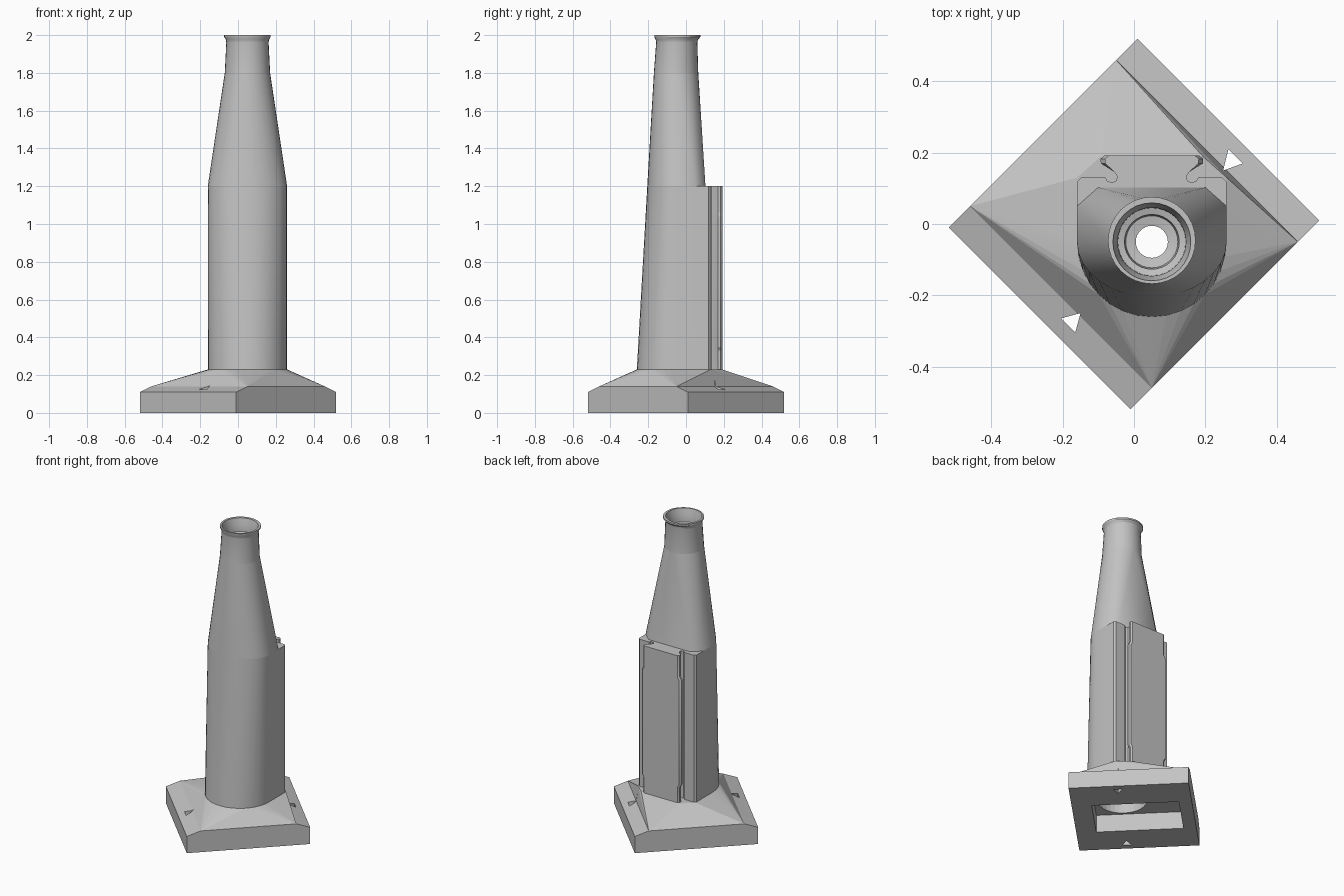
import bpy, bmesh, math

default = bpy.data.objects.get("Cube")
if default:
    bpy.data.objects.remove(default, do_unlink=True)

gray = bpy.data.materials.new("light_gray")
gray.use_nodes = True
COLOUR = (0.55, 0.55, 0.55, 1)
gray.diffuse_color = COLOUR
for node in gray.node_tree.nodes:
    if node.type == 'BSDF_PRINCIPLED':
        node.inputs["Base Color"].default_value = COLOUR
        node.inputs["Roughness"].default_value = 0.7

CX, CY = 0.05, -0.05   # tower axis


def finish(name, bm):
    bmesh.ops.recalc_face_normals(bm, faces=bm.faces)
    mesh = bpy.data.meshes.new(name)
    bm.to_mesh(mesh)
    bm.free()
    mesh.materials.append(gray)
    obj = bpy.data.objects.new(name, mesh)
    bpy.context.collection.objects.link(obj)
    return obj


def hull(name, *rings):
    """Convex solid around outlines given as (points, z)."""
    bm = bmesh.new()
    for points, z in rings:
        for x, y in points:
            bm.verts.new((x, y, z))
    result = bmesh.ops.convex_hull(bm, input=bm.verts)
    inside = {g for g in result["geom_interior"] if isinstance(g, bmesh.types.BMVert)}
    bmesh.ops.delete(bm, geom=list(inside), context='VERTS')
    bmesh.ops.dissolve_limit(bm, angle_limit=0.005, verts=bm.verts, edges=bm.edges)
    return finish(name, bm)


def loft(name, *rings):
    """Capped solid through outlines with equal point counts."""
    bm = bmesh.new()
    loops = [[bm.verts.new((x, y, z)) for x, y in points] for points, z in rings]
    for a, b in zip(loops, loops[1:]):
        for i in range(len(a)):
            j = (i + 1) % len(a)
            bm.faces.new((a[i], a[j], b[j], b[i]))
    bm.faces.new(loops[0][::-1])
    bm.faces.new(loops[-1])
    return finish(name, bm)


def diagonal(u0, u1, v0, v1):
    """Rectangle along the diagonals, u = x + y and v = y - x."""
    return [((u - v) / 2, (u + v) / 2)
            for u, v in ((u0, v0), (u1, v0), (u1, v1), (u0, v1))]


def ellipse(rx, front, back, n=32):
    cy, ry = (front + back) / 2, (back - front) / 2
    return [(CX + rx * math.cos(math.tau * i / n), cy + ry * math.sin(math.tau * i / n))
            for i in range(n)]


def body(front, back):
    """Rounded front with the given half-outline of the back."""
    arc = [(CX - 0.21 * math.cos(math.pi * i / 16),
            CY - (CY - front) * math.sin(math.pi * i / 16)) for i in range(17)]
    return arc + [(CX + d, y) for d, y in back] + [(CX - d, y) for d, y in reversed(back)]


def rail(inset):
    """Back block with a flared rail and rounded grooves."""
    half = [(0.21, 0.04), (0.21, 0.118), (0.198, 0.13), (0.13, 0.13),
            (0.125, 0.121), (0.112, 0.116), (0.1, 0.121), (0.097, 0.134),
            (0.105, 0.146), (0.143 - inset, 0.17), (0.144 - inset, 0.183),
            (0.133 - inset, 0.192)]
    return [(CX + d, y) for d, y in half] + [(CX - d, y) for d, y in reversed(half)]


# Base slab with two sloped shoulders
base = hull("base_slab",
            (diagonal(-0.53, 0.53, -0.51, 0.51), 0),
            (diagonal(-0.53, 0.53, -0.51, 0.51), 0.11),
            (diagonal(-0.41, 0.41, -0.51, 0.51), 0.14))

# Sloped skirt between the slab and the tower
skirt = hull("base_skirt",
             (diagonal(-0.41, 0.41, -0.51, 0.51), 0.14),
             (body(-0.26, [(0.21, 0.13), (0.143, 0.19)]), 0.23))

# Tower: lower body, taper and flared neck
shoulder = [(0.21, 0.05), (0.15, 0.103)]
lower = hull("tower_body", (body(-0.262, shoulder), 0.2), (body(-0.205, shoulder), 1.2))
taper = hull("tower_taper", (body(-0.205, shoulder), 1.2), (ellipse(0.12, -0.17, 0.065), 1.8))
neck = loft("tower_neck",
            (ellipse(0.12, -0.17, 0.065), 1.8),
            (ellipse(0.112, -0.158, 0.06), 1.96),
            (ellipse(0.114, -0.16, 0.063), 1.975),
            (ellipse(0.123, -0.168, 0.076), 1.99),
            (ellipse(0.123, -0.168, 0.076), 2.0))

# Back rail, slightly wider along its middle
back = loft("back_rail", (rail(0.012), 0.2), (rail(0.012), 0.33), (rail(0), 0.35),
            (rail(0), 1.04), (rail(0.012), 1.06), (rail(0.012), 1.2))


# Cutters: stepped bore, underside recess and two alignment notches
def ring(r):
    return ellipse(r, CY - r, CY + r)


bore = loft("bore_cutter", (ring(0.15), 0.06), (ring(0.145), 0.25), (ring(0.045), 1.83),
            (ring(0.045), 1.87), (ring(0.073), 1.875), (ring(0.077), 1.91),
            (ring(0.095), 1.915), (ring(0.096), 1.96), (ring(0.108), 1.99), (ring(0.112), 2.02))
recess = loft("recess_cutter", (diagonal(-0.23, 0.22, -0.34, 0.4), -0.05),
              (diagonal(-0.23, 0.22, -0.34, 0.4), 0.115))
notches = []
for tri in ([(0.25, 0.15), (0.305, 0.17), (0.265, 0.21)],
            [(-0.15, -0.25), (-0.205, -0.265), (-0.165, -0.305)]):
    notches.append(loft("notch_cutter", (tri, -0.05), (tri, 0.2)))

cuts = [(base, [recess, bore] + notches), (skirt, [bore] + notches),
        (lower, [bore]), (taper, [bore]), (neck, [bore])]
for obj, cutters in cuts:
    bpy.context.view_layer.objects.active = obj
    for cutter in cutters:
        cutter.hide_render = True
        mod = obj.modifiers.new("cut", 'BOOLEAN')
        mod.operation = 'DIFFERENCE'
        mod.solver = 'EXACT'
        mod.object = cutter
        bpy.ops.object.modifier_apply(modifier=mod.name)
for cutter in [bore, recess] + notches:
    bpy.data.objects.remove(cutter, do_unlink=True)

# Smooth the rounded faces and keep the creases
for obj in (base, skirt, lower, taper, neck, back):
    bpy.ops.object.select_all(action='DESELECT')
    obj.select_set(True)
    bpy.context.view_layer.objects.active = obj
    limit = 5 if obj in (base, skirt) else 28
    bpy.ops.object.shade_smooth_by_angle(angle=math.radians(limit))
